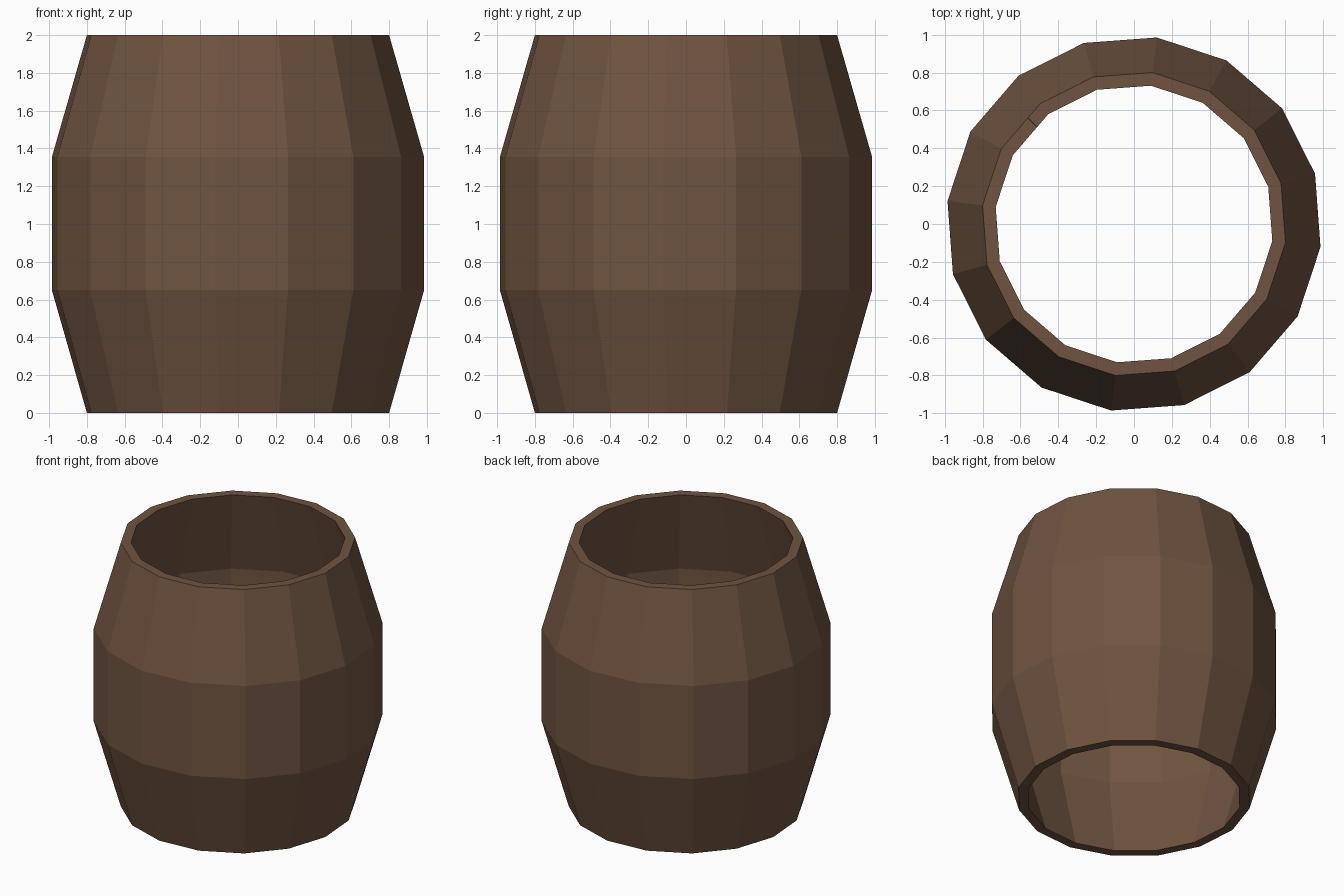
import bpy, bmesh, math

if "Cube" in bpy.data.objects:
    bpy.data.objects.remove(bpy.data.objects["Cube"])

SIDES, STEP, OFFSET = 16, 22.5, 15.5          # stave count, spacing and first stave corner
RINGS = [(0, .806), (.65, .9925), (1.355, .9925), (2, .806)]
WALL = .07

# Crack junctions on the unrolled barrel: (degrees from the front, height)
NODES = {
    'A': (3.6, 1.47), 'B': (3.6, 1.22), 'C': (-15.8, 1.0), 'D': (15.2, 1.06),
    'E': (105, 1.015), 'F': (136.7, 1.55), 'G': (105, .14), 'H': (173, .69),
    'I': (173, .63), 'J': (241, 1.6), 'K': (241, 1.275), 'L': (251, 1.005),
    'a': (18, 2), 'f': (136, 2), 'j': (225, 2),
    'c': (-60, 0), 'd': (53.7, 0), 'g': (96, 0), 'h': (202, 0), 'l': (252, 0)}

# Bends along the longer cracks
BENDS = {
    'AJ': [(-28, 1.6), (-51, 1.66), (-78, 1.68)], 'BC': [(-7, 1.11)],
    'DE': [(37, 1.03), (60, 1.01)], 'Dd': [(28, .65), (37.5, .4)],
    'Cc': [(-30, .65), (-53, .15)], 'EF': [(128, 1.4)], 'FH': [(149, 1.33)],
    'GI': [(129.5, .25), (151.5, .4)], 'HK': [(195, .89), (217, 1.08)],
    'Ll': [(251, .65)]}

SHARDS = {
    'upper_right': 'aABDEFf', 'lower_right': 'DEGgd', 'lower_front': 'CBDdc',
    'middle_back_right': 'EFHIG', 'lower_back_right': 'GIhg', 'upper_back': 'fFHKJj',
    'lower_back_left': 'HKLlhI', 'lower_left': 'LCcl', 'middle_left': 'AJKLCB',
    'upper_left': 'jJAa'}

wood = bpy.data.materials.new("brown_wood")
wood.diffuse_color = (.16, .088, .052, 1)
wood.use_nodes = True
wood.node_tree.nodes["Principled BSDF"].inputs["Base Color"].default_value = wood.diffuse_color


def outline(loop):
    """Unrolled outline of a shard, with angles kept continuous."""
    pts = []
    for p, q in zip(loop, loop[1:] + loop[0]):
        bends = BENDS.get(p + q) or BENDS.get(q + p, [])[::-1]
        for ang, z in [NODES[p]] + bends:
            if pts:
                ang += 360 * round((pts[-1][0] - ang) / 360)
            pts.append((ang, z))
    return pts


def on_barrel(ang, z, inset):
    """Roll a point onto the sixteen-sided barrel wall."""
    for (z0, r0), (z1, r1) in zip(RINGS, RINGS[1:]):
        if z <= z1 + 1e-5:
            r = r0 + (r1 - r0) * (z - z0) / (z1 - z0)
            break
    off = (ang - OFFSET) % STEP - STEP / 2
    r = (r - inset) * math.cos(math.radians(STEP / 2)) / math.cos(math.radians(off))
    a = math.radians(ang)
    return (r * math.sin(a), -r * math.cos(a), z)


for name, loop in SHARDS.items():
    # Flat shard, sliced along the staves and the two belly rings
    flat = bmesh.new()
    flat.faces.new([flat.verts.new((a, z, 0)) for a, z in outline(loop)])
    cuts = [((OFFSET + STEP * k, 0, 0), (1, 0, 0)) for k in range(-16, 33)]
    cuts += [((0, z, 0), (0, 1, 0)) for z, _ in RINGS[1:3]]
    for co, no in cuts:
        bmesh.ops.bisect_plane(flat, geom=flat.verts[:] + flat.edges[:] + flat.faces[:],
                               dist=1e-4, plane_co=co, plane_no=no)
    flat.verts.index_update()

    # Outer and inner skins joined by the broken edges
    n = len(flat.verts)
    verts = [on_barrel(v.co.x, v.co.y, i) for i in (0, WALL) for v in flat.verts]
    faces = []
    for f in flat.faces:
        ids = [v.index for v in f.verts]
        faces += [ids, [i + n for i in reversed(ids)]]
    for e in flat.edges:
        if e.is_boundary:
            i, k = (v.index for v in e.verts)
            faces.append([i, k, k + n, i + n])
    flat.free()

    mesh = bpy.data.meshes.new(name + "_shard")
    mesh.from_pydata(verts, [], faces)
    bm = bmesh.new()
    bm.from_mesh(mesh)
    bmesh.ops.recalc_face_normals(bm, faces=bm.faces[:])
    bm.to_mesh(mesh)
    bm.free()
    mesh.materials.append(wood)
    bpy.context.collection.objects.link(bpy.data.objects.new(name + "_shard", mesh))
